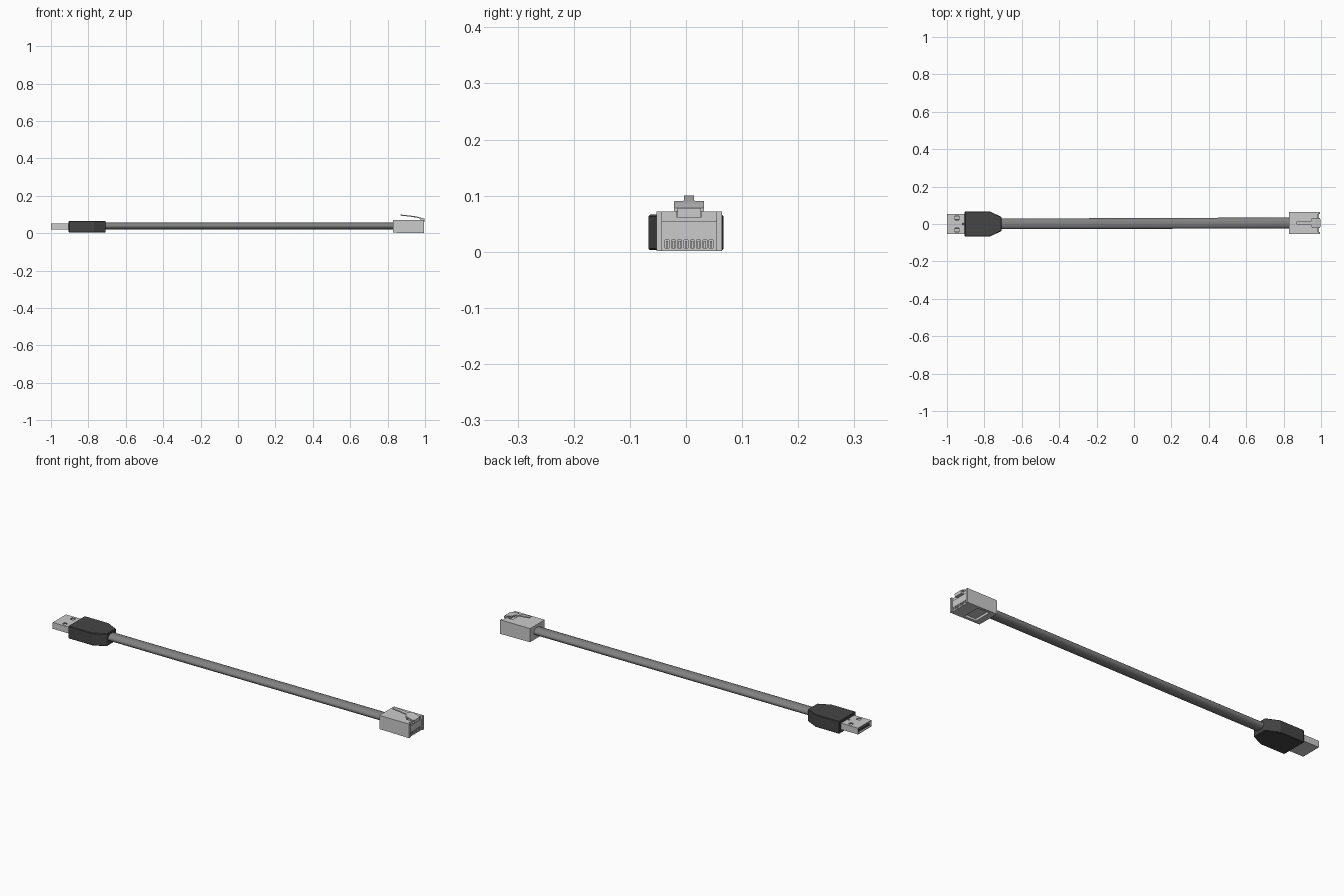
import bpy, bmesh, math
from mathutils import Vector

if "Cube" in bpy.data.objects:
    bpy.data.objects.remove(bpy.data.objects["Cube"])

YC = 0.0055   # sideways centre of the network plug


def material(name, v):
    m = bpy.data.materials.new(name)
    m.diffuse_color = (v, v, v, 1)
    m.use_nodes = True
    m.node_tree.nodes["Principled BSDF"].inputs["Base Color"].default_value = m.diffuse_color
    return m


def make(name, bm, mat=None):
    bmesh.ops.recalc_face_normals(bm, faces=bm.faces)
    me = bpy.data.meshes.new(name)
    bm.to_mesh(me)
    bm.free()
    ob = bpy.data.objects.new(name, me)
    bpy.context.collection.objects.link(ob)
    if mat:
        me.materials.append(mat)
    return ob


def add_box(bm, x, y, z):
    vs = bmesh.ops.create_cube(bm, size=1)["verts"]
    for v in vs:
        v.co = Vector([(r[0] + r[1]) / 2 + c * (r[1] - r[0]) for r, c in zip((x, y, z), v.co)])


def boxes(name, items, mat=None):
    bm = bmesh.new()
    for b in items:
        add_box(bm, *b)
    return make(name, bm, mat)


def prism(name, pts, offset, mat=None):
    bm = bmesh.new()
    f = bm.faces.new([bm.verts.new(p) for p in pts])
    r = bmesh.ops.extrude_face_region(bm, geom=[f])
    for v in r["geom"]:
        if isinstance(v, bmesh.types.BMVert):
            v.co += Vector(offset)
    return make(name, bm, mat)


def cut(ob, items):
    c = boxes(ob.name + "_cutter", items)
    c.hide_render = True
    c.hide_set(True)
    m = ob.modifiers.new("cut", "BOOLEAN")
    m.operation = "DIFFERENCE"
    m.object = c
    bpy.context.view_layer.objects.active = ob
    bpy.context.view_layer.update()
    bpy.ops.object.modifier_apply(modifier=m.name)
    bpy.data.objects.remove(c)


dark = material("dark_plastic", 0.06)
mid = material("cable_grey", 0.22)

# Moulded grip of the USB plug, tapering toward the cable
half = [(-0.905, 0.067), (-0.77, 0.067), (-0.708, 0.037)]
outline = half + [(x, -y) for x, y in reversed(half)]
grip = prism("usb_grip", [(x, y, 0.003) for x, y in outline], (0, 0, 0.063), dark)
bev = grip.modifiers.new("bevel", "BEVEL")
bev.width, bev.segments = 0.003, 1

# Hollow metal shell with two latch holes and a small rear slot on top
shell = boxes("usb_shell", [((-1, -0.9), (-0.053, 0.053), (0.021, 0.053))])
cut(shell, [((-1.1, -0.912), (-0.049, 0.049), (0.025, 0.049))])
cut(shell, [((-0.956, -0.936), (s * 0.032 - 0.01, s * 0.032 + 0.01), (0.045, 0.06)) for s in (-1, 1)])
cut(shell, [((-0.918, -0.907), (-0.005, 0.005), (0.045, 0.06))])

# Contact tongue inside the shell
boxes("usb_tongue", [((-0.993, -0.905), (-0.048, 0.048), (0.026, 0.036))], dark)
boxes("usb_contacts", [((-0.985, -0.91), (y - 0.006, y + 0.006), (0.035, 0.037))
                       for y in (-0.033, -0.011, 0.011, 0.033)])

# Oval cable
bm = bmesh.new()
rings = []
for x, y in ((-0.715, 0.001), (-0.3, 0.0015), (0.3, 0.004), (0.835, YC)):
    rings.append([bm.verts.new((x, y + 0.029 * math.cos(i * math.tau / 24),
                                0.039 + 0.018 * math.sin(i * math.tau / 24))) for i in range(24)])
for a, b in zip(rings, rings[1:]):
    for i in range(24):
        j = (i + 1) % 24
        bm.faces.new((a[i], a[j], b[j], b[i]))
bm.faces.new(rings[0])
bm.faces.new(rings[-1])
cable = make("cable", bm, mid)
cable.select_set(True)
bpy.context.view_layer.objects.active = cable
bpy.ops.object.shade_smooth_by_angle(angle=math.radians(35))
cable.select_set(False)

# Network plug body, with contact slots, underside recess and nose step
side = [(0.828, 0.003), (0.99, 0.001), (0.99, 0.055), (0.985, 0.055), (0.985, 0.072), (0.828, 0.072)]
body = prism("network_plug", [(x, YC - 0.0585, z) for x, z in side], (0, 0.117, 0))
cut(body, [((0.94, 1.02), (YC + p - 0.0035, YC + p + 0.0035), (0.007, 0.021))
           for p in [(i - 3.5) * 0.0112 for i in range(8)]])
cut(body, [((0.86, 0.925), (YC - 0.045, YC + 0.045), (-0.02, 0.014))])
cut(body, [((0.95, 1.02), (YC - 0.022, YC + 0.022), (0.062, 0.1))])

# Side rims at the open end of the plug
boxes("plug_rims", [((0.984, 0.995), (YC + s * 0.0535 - 0.005, YC + s * 0.0535 + 0.005), (0.001, 0.072))
                    for s in (-1, 1)])

# Gold-finger contacts deep in the slots
boxes("plug_contacts", [((0.945, 0.972), (YC + p - 0.002, YC + p + 0.002), (0.006, 0.019))
                        for p in [(i - 3.5) * 0.0112 for i in range(8)]])

# Springy release latch: wide root at the nose, narrow lever rising backward
boxes("latch_root", [((0.975, 0.998), (YC - 0.021, YC + 0.021), (0.061, 0.078))])


def strip(name, path, t):
    bm = bmesh.new()
    prev = None
    for x, z, w in path:
        ring = [bm.verts.new(c) for c in ((x, YC - w, z), (x, YC + w, z),
                                          (x, YC + w, z - t), (x, YC - w, z - t))]
        if prev:
            for i in range(4):
                j = (i + 1) % 4
                bm.faces.new((prev[i], prev[j], ring[j], ring[i]))
        else:
            bm.faces.new(ring)
        prev = ring
    bm.faces.new(prev)
    return make(name, bm)


strip("latch_lever", [(0.995, 0.078, 0.027), (0.97, 0.086, 0.027), (0.952, 0.090, 0.027),
                      (0.945, 0.091, 0.009), (0.91, 0.096, 0.009), (0.868, 0.1, 0.009)], 0.006)
